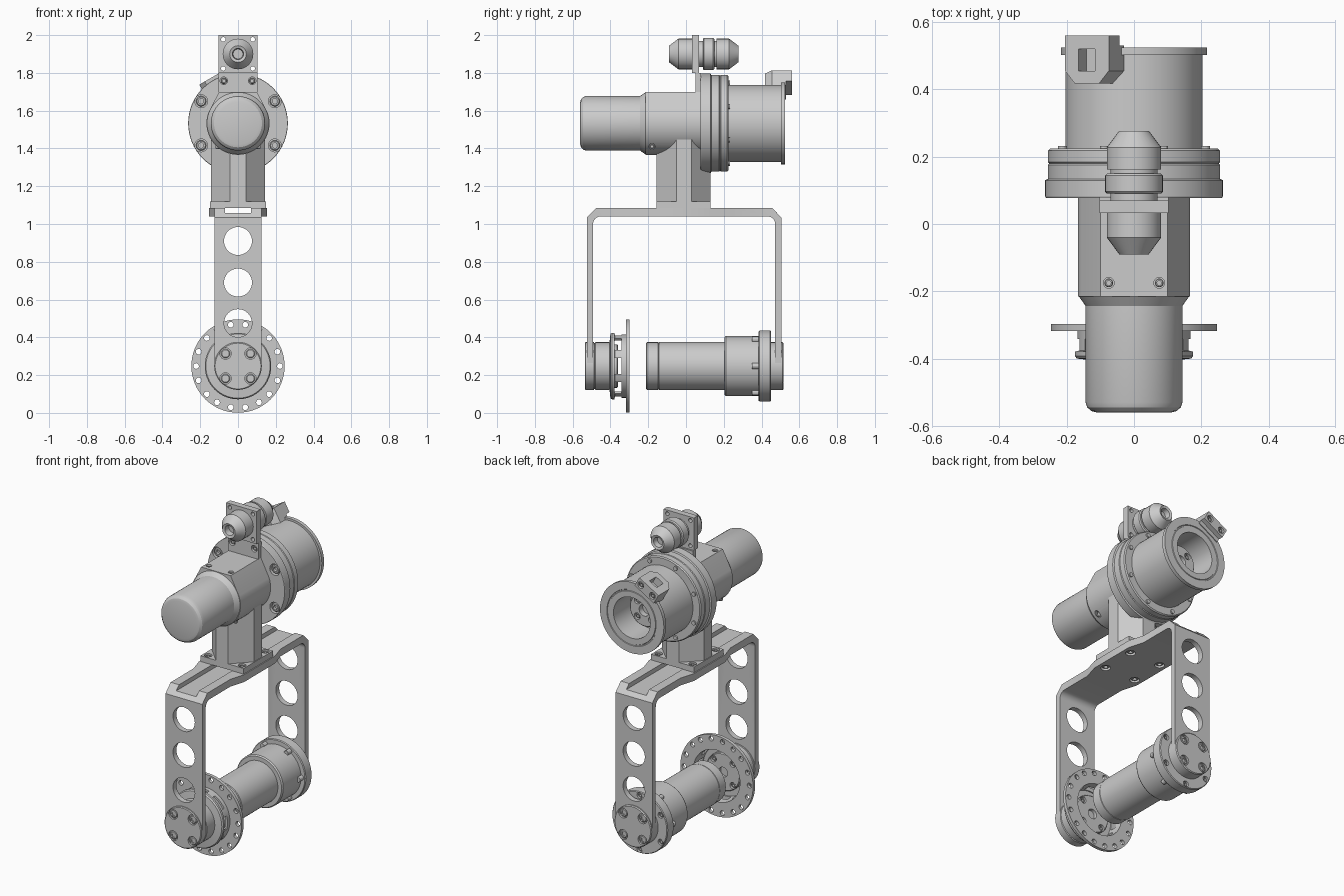
import bpy, bmesh
from math import sin, cos, pi, radians
from mathutils import Matrix

if "Cube" in bpy.data.objects:
    bpy.data.objects.remove(bpy.data.objects["Cube"])

AX = {'X': lambda t, u, v: (t, u, v), 'Y': lambda t, u, v: (u, t, v), 'Z': lambda t, u, v: (u, v, t)}


def finish(name, bm):
    bmesh.ops.remove_doubles(bm, verts=bm.verts, dist=1e-5)
    bmesh.ops.recalc_face_normals(bm, faces=bm.faces)
    me = bpy.data.meshes.new(name)
    bm.to_mesh(me)
    bm.free()
    ob = bpy.data.objects.new(name, me)
    bpy.context.collection.objects.link(ob)
    return ob


def lathe(name, prof, c, axis='Y', n=64):
    """Revolve (along, radius) points about an axis through c."""
    bm = bmesh.new()
    prof = [(prof[0][0], 0)] + prof + [(prof[-1][0], 0)]
    rings = [[bm.verts.new(AX[axis](t, c[0] + r * cos(2 * pi * i / n), c[1] + r * sin(2 * pi * i / n)))
              for i in range(n)] for t, r in prof]
    for a, b in zip(rings, rings[1:]):
        for i in range(n):
            j = (i + 1) % n
            bm.faces.new((a[i], a[j], b[j], b[i]))
    return finish(name, bm)


def cyl(name, c, t0, t1, r, axis='Y', n=24):
    return lathe(name, [(t0, r), (t1, r)], c, axis, n)


def prism(name, pts, t0, t1, axis):
    """Extrude a flat outline along an axis."""
    bm = bmesh.new()
    a, b = [[bm.verts.new(AX[axis](t, *p)) for p in pts] for t in (t0, t1)]
    bm.faces.new(a)
    bm.faces.new(b)
    for i in range(len(pts)):
        j = (i + 1) % len(pts)
        bm.faces.new((a[i], a[j], b[j], b[i]))
    return finish(name, bm)


def box(name, x, y, z):
    return prism(name, [(x[0], y[0]), (x[1], y[0]), (x[1], y[1]), (x[0], y[1])], z[0], z[1], 'Z')


def cut(ob, *cutters, op='DIFFERENCE'):
    bpy.context.view_layer.objects.active = ob
    for c in cutters:
        m = ob.modifiers.new('cut', 'BOOLEAN')
        m.operation, m.solver, m.object = op, 'EXACT', c
        bpy.ops.object.modifier_apply(modifier=m.name)
        bpy.data.objects.remove(c)
    return ob


def screw(ob, name, c, t, d, r, axis='Y'):
    """Counterbore ob at surface t (d points inward) and seat a socket screw in it."""
    cut(ob, cyl('bore', c, t - d * .01, t + d * .03, r, axis))
    lathe(name, [(t + d * .032, r * .8), (t + d * .01, r * .8), (t + d * .006, r * .65), (t + d * .006, r * .4),
                 (t + d * .022, r * .4)], c, axis, 18)


def arc(cx, cy, r, a0, a1, n):
    return [(cx + r * cos(radians(a0 + (a1 - a0) * i / n)), cy + r * sin(radians(a0 + (a1 - a0) * i / n)))
            for i in range(n + 1)]


Z1, Z0 = 1.533, .248   # upper and lower axis heights

# Yoke: folded strip with chamfered outside and rounded inside corners
yoke = prism('yoke', [(-.525, .12), (-.525, 1.035), (-.475, 1.085), (.455, 1.085), (.505, 1.035), (.505, .12),
                      (.472, .12)] + arc(.432, 1.0, .04, 0, 90, 6) + arc(-.452, 1.0, .04, 90, 180, 6)
             + [(-.492, .12)], -.125, .125, 'X')
bulge = prism('bulge', [(-.12, -.27), (.12, -.27), (.153, -.16), (.153, .14), (.12, .25),
                        (-.12, .25), (-.153, .14), (-.153, -.16)], 1.04, 1.085, 'Z')
cut(yoke, bulge, op='UNION')
# Rounded arm ends, lightening holes and top channel
cut(yoke, prism('round_ends', arc(0, Z0, .125, 180, 360, 32) + [(.2, Z0), (.2, -.1), (-.2, -.1), (-.2, Z0)],
                -.7, .7, 'Y'),
    *[cyl('hole', (0, z), -.7, .7, .074, n=48) for z in (.475, .69, .91)],
    box('channel', (-.068, .068), (-.7, .7), (1.058, 1.2)))
for x in (-.105, .105):
    for y in (-.12, .095):
        screw(yoke, 'underside_screw', (x, y), 1.04, 1, .028, 'Z')

# Post: square foot and octagonal column
foot = box('post_foot', (-.147, .147), (-.155, .13), (1.085, 1.12))
for x in (-.115, .115):
    for y in (-.125, .1):
        screw(foot, 'foot_screw', (x, y), 1.12, -1, .022, 'Z')
prism('post_column', [(-.042, -.155), (.042, -.155), (.143, -.05), (.143, .03), (.042, .13),
                      (-.042, .13), (-.143, .03), (-.143, -.05)], 1.12, 1.46, 'Z')

# Upper housing: round belly with chamfered flat top, then the motor can
body = prism('upper_housing', arc(0, Z1, .167, -200, 20, 48) + [(.1, 1.7), (-.1, 1.7)], -.215, .09, 'Y')
for s in (-1, 1):
    screw(body, 'housing_screw', (-.18, 1.41), s * .125, -s, .016, 'X')
    screw(body, 'top_screw', (s * .075, -.175), 1.7, -1, .016, 'Z')
lathe('motor_collar', [(-.245, .143), (-.215, .164), (-.2, .164)], (0, Z1))
lathe('motor_can', [(-.56, .112), (-.556, .127), (-.545, .139), (-.53, .144), (-.2, .144)], (0, Z1))

# Main flanges with recessed screws
front_flange = lathe('front_flange', [(.078, .262), (.082, .264), (.13, .264), (.134, .256), (.15, .256)], (0, Z1))
for x in (-.195, .195):
    for z in (1.65, 1.416):
        screw(front_flange, 'flange_screw', (x, z), .078, 1, .034)
lathe('rear_flange', [(.134, .248), (.14, .248), (.14, .256), (.176, .256), (.18, .252), (.184, .256),
                      (.218, .256), (.224, .25)], (0, Z1))
for i in range(8):
    a = radians(22.5 + 45 * i)
    cyl('rear_flange_screw', (.23 * cos(a), Z1 + .23 * sin(a)), .215, .232, .013, n=12)

# Rear can with open bore and inner hub
lathe('rear_can', [(.22, .204), (.503, .204), (.503, .217), (.525, .217), (.525, .17), (.521, .168), (.521, .162),
                   (.525, .16), (.525, .125), (.36, .125)], (0, Z1))
hub = lathe('inner_hub', [(.35, .1), (.4, .1), (.405, .095), (.405, .035), (.37, .035)], (0, Z1))
for x in (-.048, .048):
    for z in (-.048, .048):
        screw(hub, 'hub_screw', (x, Z1 + z), .405, -1, .02)

# Latch block tilted on the rear can
latch = prism('latch', [(-.075, .56), (.075, .56), (.075, .455), (.042, .418), (-.042, .418), (-.075, .455)],
              .19, .28, 'Z')
cut(latch, box('window', (-.028, .028), (.455, .52), (.235, .4)),
    box('relief', (-.2, .2), (.53, .7), (.1, .215)))
before = set(bpy.data.objects)
for x in (-.045, .045):
    screw(latch, 'latch_screw', (x, .247), .56, -1, .02)
for ob in [latch] + [o for o in bpy.data.objects if o not in before]:
    ob.data.transform(Matrix.Translation((0, 0, Z1)) @ Matrix.Rotation(radians(-30), 4, 'Y'))

# Connector plate and double-ended connector on top
plate = box('connector_plate', (-.103, .103), (.033, .07), (1.8, 2.0))
cut(plate, *[cyl('hole', (x, z), 0, .1, .012, n=16) for x in (-.078, .078) for z in (1.823, 1.978)])
tab = box('connector_tab', (-.103, .103), (.05, .08), (1.7, 1.8))
for x in (-.075, .075):
    screw(tab, 'tab_screw', (x, 1.758), .05, 1, .02)
lathe('connector_front', [(-.05, .026), (-.085, .03), (-.09, .044), (-.04, .081), (.034, .081)], (0, 1.9), n=32)
lathe('connector_rear', [(.065, .07), (.09, .07), (.09, .08), (.096, .086), (.144, .086), (.15, .08), (.15, .07),
                         (.162, .07), (.162, .081), (.228, .081), (.277, .044), (.272, .03), (.24, .026)],
      (0, 1.9), n=32)

# Lower front hub: cap, neck, slotted cage and drilled flange
cap = lathe('front_cap', [(-.536, .121), (-.532, .126), (-.488, .126), (-.484, .12), (-.48, .126), (-.405, .126)],
            (0, Z0))
cage = lathe('slotted_cage', [(-.42, .126), (-.405, .126), (-.4, .17), (-.392, .176), (-.378, .176), (-.376, .168),
                              (-.318, .168), (-.318, .247), (-.298, .247), (-.298, .158), (-.385, .152)], (0, Z0))
for i in range(4):
    slot = box('slot', (-.3, .3), (-.379, -.342), (-.043, .043))
    slot.data.transform(Matrix.Translation((0, 0, Z0)) @ Matrix.Rotation(radians(45 * i), 4, 'Y'))
    cut(cage, slot)
cut(cage, *[cyl('hole', (.222 * cos(radians(a)), Z0 + .222 * sin(radians(a))), -.4, -.25, .015, n=16)
            for q in (0, 20, 42, 60, 80) for a in {q, 180 - q, -q, q - 180} if a != -180])
drive = lathe('drive_disc', [(-.39, .115), (-.365, .115), (-.36, .11), (-.36, .03), (-.38, .03)], (0, Z0))

# Lower rear cylinder, stepped toward the rear cap
lathe('lower_cylinder', [(-.212, .12), (-.206, .126), (-.148, .126), (-.146, .122), (-.142, .128), (.204, .128)]
      + [(.204, .153), (.212, .159), (.393, .159)], (0, Z0))
rear_ring = lathe('rear_ring', [(.385, .184), (.39, .188), (.445, .188), (.45, .184)], (0, Z0))
rear_cap = lathe('rear_cap', [(.445, .126), (.512, .126), (.517, .121)], (0, Z0))
for i in range(6):
    a = radians(60 * i)
    p = (.165 * cos(a + pi / 6), Z0 + .165 * sin(a + pi / 6))
    screw(rear_ring, 'ring_screw', p, .45, -1, .018)
    cyl('ring_bolt', (.163 * cos(a), Z0 + .163 * sin(a)), .35, .39, .015, n=12)

# Four screws on every lower hub face
for ob, t, d in ((cap, -.536, 1), (rear_cap, .517, -1), (drive, -.36, -1)):
    for x in (-.066, .066):
        for z in (-.066, .066):
            screw(ob, 'cap_screw', (x, Z0 + z), t, d, .03 if ob != drive else .02)

# Smooth shading with sharp edges
bpy.ops.object.select_all(action='SELECT')
bpy.ops.object.shade_smooth_by_angle(angle=radians(25))
